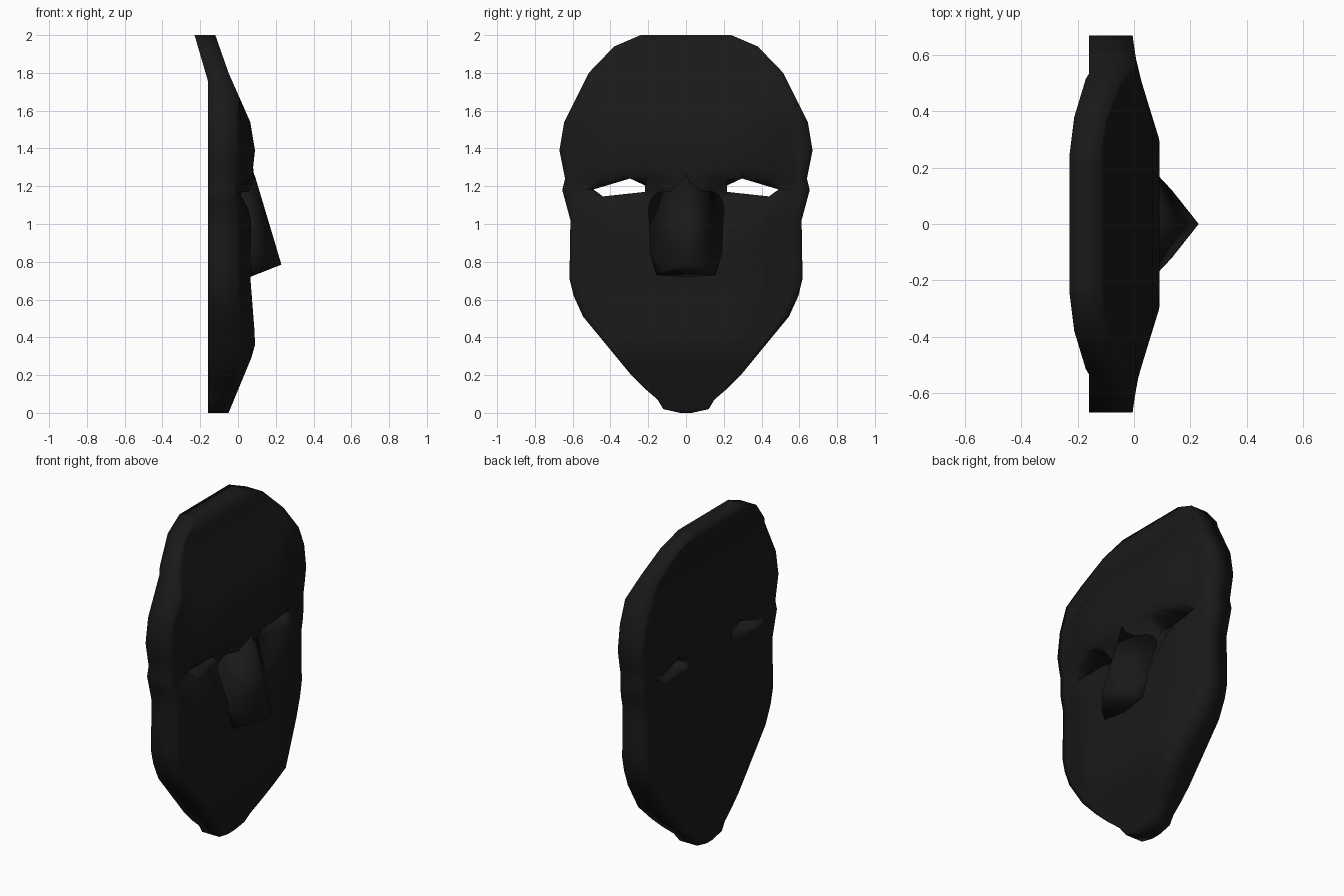
import bpy, bmesh, math

if "Cube" in bpy.data.objects:
    bpy.data.objects.remove(bpy.data.objects["Cube"])

# Helper: piecewise-linear lookup
def lerp(points, v):
    if v <= points[0][0]:
        return points[0][1]
    for (a, p), (b, q) in zip(points, points[1:]):
        if v <= b:
            return p + (q - p) * (v - a) / (b - a)
    return points[-1][1]

# Profiles: half width, front depth and back depth against height; front limit against y
WIDTH = [(0, .03), (.02, .12), (.07, .15), (.13, .22), (.2, .29), (.51, .545), (.62, .595),
         (.71, .617), (1.02, .612), (1.18, .655), (1.24, .64), (1.39, .67), (1.54, .645),
         (1.8, .515), (1.94, .38), (2, .24)]
CENTRE = [(0, -.05), (.29, .07), (.36, .09), (.4, .09), (.72, .065), (1.1, .07), (1.25, .088),
          (1.3, .08), (1.39, .09), (1.54, .065), (1.8, -.05), (2, -.12)]
BACK = [(0, -.16), (1.76, -.16), (2, -.23)]
LIMIT = [(0, .09), (.3, .09), (.56, .01), (.67, -.005)]
COLUMNS = [0, .12, .22, .32, .45, .58, .7, .84, .93, 1]

# Eye socket: sunk under the brow, rising to the cheek crease
def socket(y, z):
    crease = lerp([(.2, .88), (.42, 1.11)], y)
    depth = lerp([(crease, 0), (1.18, .1), (1.25, 0)], z)
    return depth * lerp([(.05, 0), (.2, 1), (.4, .7), (.56, .1)], y)

def surface(u, z):
    y = u * lerp(WIDTH, z)
    front = min(lerp(CENTRE, z), lerp(LIMIT, abs(y))) - socket(abs(y), z)
    return (front, y, z), (lerp(BACK, z), y, z)

def add_object(bm, name):
    bmesh.ops.recalc_face_normals(bm, faces=bm.faces)
    mesh = bpy.data.meshes.new(name)
    bm.to_mesh(mesh)
    bm.free()
    obj = bpy.data.objects.new(name, mesh)
    bpy.context.collection.objects.link(obj)
    return obj

def activate(obj):
    bpy.ops.object.select_all(action='DESELECT')
    obj.select_set(True)
    bpy.context.view_layer.objects.active = obj

# Mask shell: domed front and flat back grids joined by a rim
heights = sorted({z for z, w in WIDTH} |
                 {.29, .36, .43, .8, .88, .96, 1.08, 1.13, 1.3, 1.67, 1.76, 1.87})
us = [-u for u in reversed(COLUMNS[1:])] + COLUMNS
bm = bmesh.new()
grid = [[[bm.verts.new(p) for p in surface(u, z)] for u in us] for z in heights]
R, C = len(heights), len(us)
for side in (0, 1):
    for r in range(R - 1):
        for c in range(C - 1):
            bm.faces.new([grid[i][j][side] for i, j in
                          ((r, c), (r, c + 1), (r + 1, c + 1), (r + 1, c))])
loop = ([(0, c) for c in range(C)] + [(r, C - 1) for r in range(1, R)] +
        [(R - 1, c) for c in range(C - 2, -1, -1)] + [(r, 0) for r in range(R - 2, 0, -1)])
for (a, b), (c, d) in zip(loop, loop[1:] + loop[:1]):
    bm.faces.new((grid[a][b][0], grid[c][d][0], grid[c][d][1], grid[a][b][1]))
shell = add_object(bm, "mask_shell")

# Eye holes: one prism per side, cut through the shell
EYE = [(.49, 1.183), (.44, 1.146), (.217, 1.17), (.217, 1.204), (.296, 1.241)]
bm = bmesh.new()
for s in (1, -1):
    face = bm.faces.new([bm.verts.new((-.5, s * y, z)) for y, z in EYE])
    ext = bmesh.ops.extrude_face_region(bm, geom=[face], use_keep_orig=True)
    bmesh.ops.translate(bm, vec=(1, 0, 0),
                        verts=[v for v in ext['geom'] if isinstance(v, bmesh.types.BMVert)])
cutter = add_object(bm, "eye_cutter")
cutter.hide_render = True
activate(shell)
cut = shell.modifiers.new("eye_holes", 'BOOLEAN')
cut.operation, cut.solver, cut.object = 'DIFFERENCE', 'EXACT', cutter
bpy.ops.object.modifier_apply(modifier=cut.name)
bpy.data.objects.remove(cutter)

# Nose: sharp ridge with sides running out to the eye corners and cheeks
bm = bmesh.new()
for p in [(.088, 0, 1.26), (.23, 0, .785), (.065, 0, .72), (0, 0, .78)]:
    bm.verts.new(p)
for s in (1, -1):
    for x, y, z in [(.135, .12, .755), (.085, .155, .73), (.06, .2, .88),
                    (-.02, .2, 1.17), (0, .14, .8)]:
        bm.verts.new((x, s * y, z))
bmesh.ops.convex_hull(bm, input=bm.verts)
bmesh.ops.delete(bm, geom=[v for v in bm.verts if not v.link_faces], context='VERTS')
nose = add_object(bm, "nose")

# Black finish and smooth shading
black = bpy.data.materials.new("black_finish")
black.diffuse_color = (.01, .01, .01, 1)
black.use_nodes = True
black.node_tree.nodes["Principled BSDF"].inputs["Base Color"].default_value = black.diffuse_color
for obj in (shell, nose):
    obj.data.materials.clear()
    obj.data.materials.append(black)
    activate(obj)
    bpy.ops.object.shade_smooth_by_angle(angle=math.pi)
